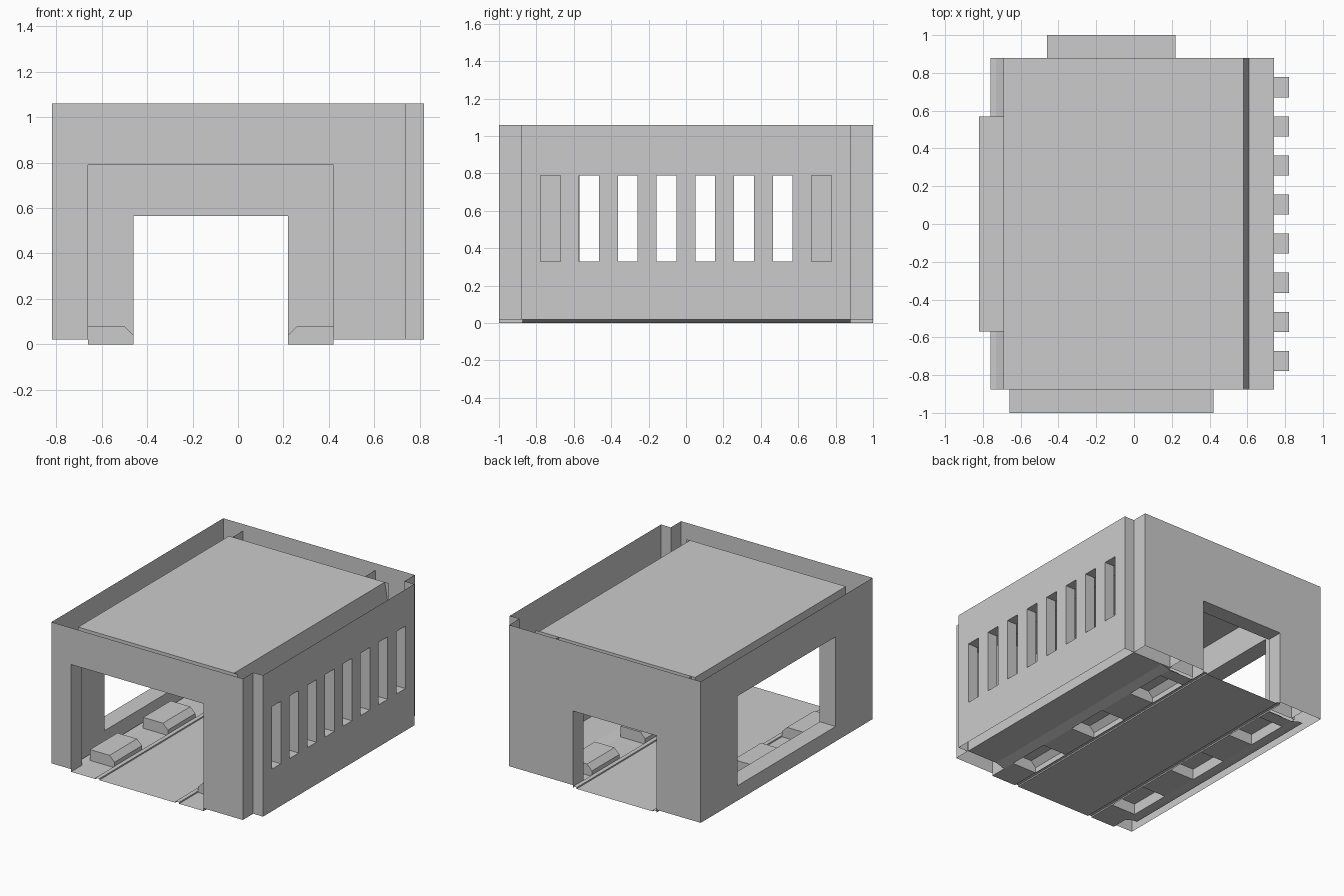
import bpy, bmesh

if "Cube" in bpy.data.objects:
    bpy.data.objects.remove(bpy.data.objects["Cube"])

TOP, BASE, ROOF, CX = 1.06, 0.02, 1.01, -0.12   # heights, and centre line of the lane


def place(axis, p, u, v):
    return {'x': (p, u, v), 'y': (u, p, v), 'z': (u, v, p)}[axis]


def finish(name, quads):
    bm = bmesh.new()
    for q in quads:
        bm.faces.new([bm.verts.new(c) for c in q])
    bmesh.ops.remove_doubles(bm, verts=bm.verts, dist=1e-4)
    bmesh.ops.recalc_face_normals(bm, faces=bm.faces)
    me = bpy.data.meshes.new(name)
    bm.to_mesh(me)
    bm.free()
    ob = bpy.data.objects.new(name, me)
    bpy.context.collection.objects.link(ob)
    return ob


def panel(axis, p, u0, u1, v0, v1, holes=()):
    """Flat sheet at axis = p with rectangular holes (u0, u1, v0, v1)."""
    us = sorted({u0, u1} | {u for h in holes for u in h[:2] if u0 < u < u1})
    vs = sorted({v0, v1} | {v for h in holes for v in h[2:] if v0 < v < v1})
    out = []
    for a, b in zip(us, us[1:]):
        for c, d in zip(vs, vs[1:]):
            mu, mv = (a + b) / 2, (c + d) / 2
            if not any(h[0] < mu < h[1] and h[2] < mv < h[3] for h in holes):
                out.append([place(axis, p, *uv) for uv in ((a, c), (b, c), (b, d), (a, d))])
    return out


def reveal(axis, p0, p1, h, sill=True):
    """Sides, lintel and optional sill of an opening."""
    c = [(h[0], h[2]), (h[0], h[3]), (h[1], h[3]), (h[1], h[2])]
    return [[place(axis, p0, *c[i]), place(axis, p1, *c[i]),
             place(axis, p1, *c[(i + 1) % 4]), place(axis, p0, *c[(i + 1) % 4])]
            for i in range(4 if sill else 3)]


def extrude_y(pts, y0, y1, caps=False):
    out = [[(a[0], y0, a[1]), (b[0], y0, b[1]), (b[0], y1, b[1]), (a[0], y1, a[1])]
           for a, b in zip(pts, pts[1:])]
    if caps:
        out += [[(x, y, z) for x, z in pts] for y in (y0, y1)]
    return out


front_gate = (CX - .54, CX + .54, 0, .79)
back_gate = (CX - .34, CX + .34, 0, .565)
side_gate = (-.57, .57, .13, .79)
slots = [(y - .053, y + .053, .33, .79) for y in [-.725 + i * .207 for i in range(8)]]

# outer walls with stepped right-hand corners
shell = panel('y', -1, -.82, .74, BASE, TOP, [front_gate])
shell += panel('y', 1, -.82, .74, BASE, TOP, [back_gate])
shell += panel('x', -.82, -1, 1, BASE, TOP, [side_gate])
shell += panel('x', .82, -.88, .88, BASE, TOP, slots)
for s in (-1, 1):
    shell += panel('x', .74, *sorted((s, s * .88)), BASE, TOP)
    shell += panel('y', s * .88, .74, .82, BASE, TOP)
finish("outer_walls", shell)

# reveals joining outer and inner walls
r = reveal('y', -1, -.875, front_gate, False)
r += reveal('y', .88, 1, back_gate, False)
r += reveal('x', -.82, -.69, side_gate)
for h in slots:
    r += reveal('x', .74, .82, h)
finish("opening_reveals", r)

# inner room
room = panel('y', -.875, -.69, .61, BASE, ROOF, [front_gate])
room += panel('y', .88, -.69, .61, BASE, ROOF, [back_gate])
room += panel('y', -.875, .61, .74, BASE, .83) + panel('y', .88, .61, .74, BASE, .83)
room += panel('x', -.69, -.875, .88, BASE, ROOF, [side_gate])
room += panel('x', .74, -.875, .88, BASE, .83, slots)
finish("inner_walls", room)
finish("roof", extrude_y([(-.69, ROOF), (.58, ROOF), (.61, .83), (.74, .83)], -.875, .88))
finish("back_fins", panel('x', CX - .54, .88, 1, BASE, ROOF) + panel('x', CX + .54, .88, 1, BASE, ROOF))

# central lane and floors either side
finish("lane", panel('z', 0, CX - .31, CX + .31, -1, 1))
bays = [(-.78, -.46), (-.16, .16), (.46, .78)]
for s, side, edge in ((-1, "left", -.76), (1, "right", .74)):
    X = lambda d: CX + s * d
    finish(side + "_groove", extrude_y([(X(.31), 0), (X(.31), .01), (X(.34), .01), (X(.34), 0)], -1, 1))
    a, b = sorted((X(.34), X(.54)))
    finish(side + "_strip", panel('z', 0, a, b, -1, .88, [(a, b, *y) for y in bays]))
    finish(side + "_floor", extrude_y([(X(.54), 0), (X(.61), BASE), (edge, BASE)], -.875, .88))
    # raised blocks, open underneath
    prof = [(X(.34), 0), (X(.34), .04), (X(.38), .08), (X(.54), .08), (X(.54), 0)]
    blocks = []
    for y0, y1 in bays:
        blocks += extrude_y(prof, y0, y1, True)
    finish(side + "_blocks", blocks)
